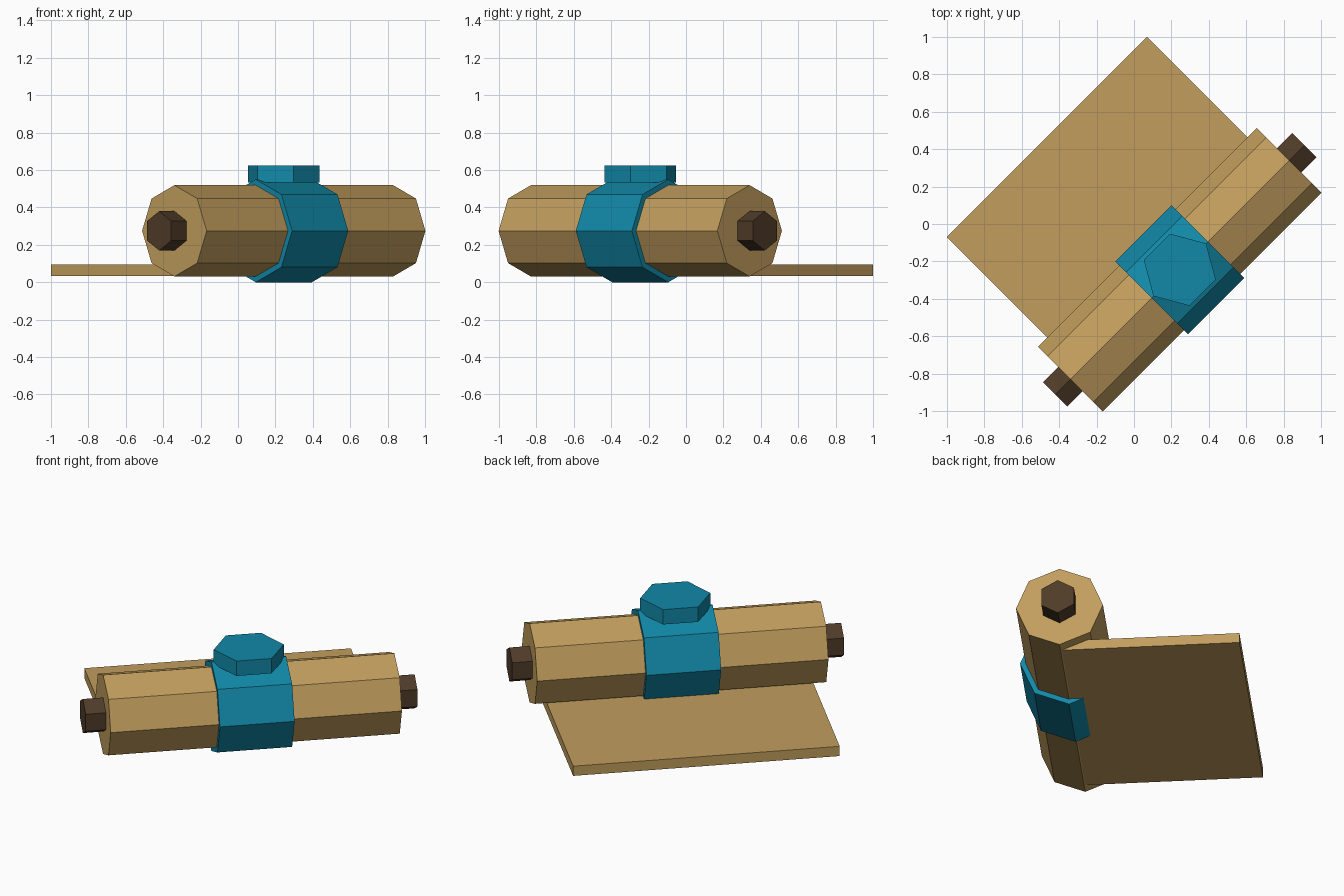
import bpy
import math
from mathutils import Matrix, Vector

cube = bpy.data.objects.get("Cube")
if cube:
    bpy.data.objects.remove(cube, do_unlink=True)


def material(name, rgb):
    mat = bpy.data.materials.new(name)
    mat.use_nodes = True
    mat.diffuse_color = (*rgb, 1)
    mat.node_tree.nodes["Principled BSDF"].inputs["Base Color"].default_value = (*rgb, 1)
    return mat


parchment = material("parchment tan", (0.54, 0.34, 0.11))
ribbon_blue = material("ribbon blue", (0.006, 0.25, 0.39))
dark_wood = material("dark wood", (0.08, 0.045, 0.022))

# The scroll lies diagonally: local x runs along the roll, local -y is its outer side
TURN = Matrix.Rotation(math.radians(45), 4, "Z")
ROLL_Y, ROLL_Z = -0.346, 0.275
ALONG_X = Matrix.Rotation(math.radians(90), 4, "Y")


def place(name, mat, centre, spin=Matrix.Identity(4)):
    obj = bpy.context.object
    obj.name = obj.data.name = name
    obj.data.transform(TURN @ Matrix.Translation(Vector(centre)) @ spin)
    obj.data.materials.append(mat)
    return obj


def prism(name, mat, sides, radius, depth, centre, spin):
    bpy.ops.mesh.primitive_cylinder_add(vertices=sides, radius=radius, depth=depth)
    return place(name, mat, centre, spin)


# Rolled paper, with a corner on top
prism("paper_roll", parchment, 8, 0.244, 1.654, (0, ROLL_Y, ROLL_Z), ALONG_X)

# Handle ends, with a corner on top
hex_spin = ALONG_X @ Matrix.Rotation(math.radians(30), 4, "Z")
for side, name in ((1, "left_handle"), (-1, "right_handle")):
    prism(name, dark_wood, 6, 0.105, 0.16, (side * 0.862, ROLL_Y, ROLL_Z), hex_spin)

# Unrolled sheet, running out from under the roll
bpy.ops.mesh.primitive_cube_add(size=1)
bpy.context.object.data.transform(Matrix.Diagonal((1.514, 1.0, 0.06, 1)))
place("open_sheet", parchment, (0, 0.158, 0.064))

# Ribbon band around the roll
prism("ribbon_band", ribbon_blue, 8, 0.275, 0.424, (0, ROLL_Y, ROLL_Z), ALONG_X)

# Hexagonal seal on the ribbon, with corners pointing along the roll
prism("seal", ribbon_blue, 6, 0.199, 0.092, (0, ROLL_Y, 0.579),
      Matrix.Rotation(math.radians(30), 4, "Z"))
